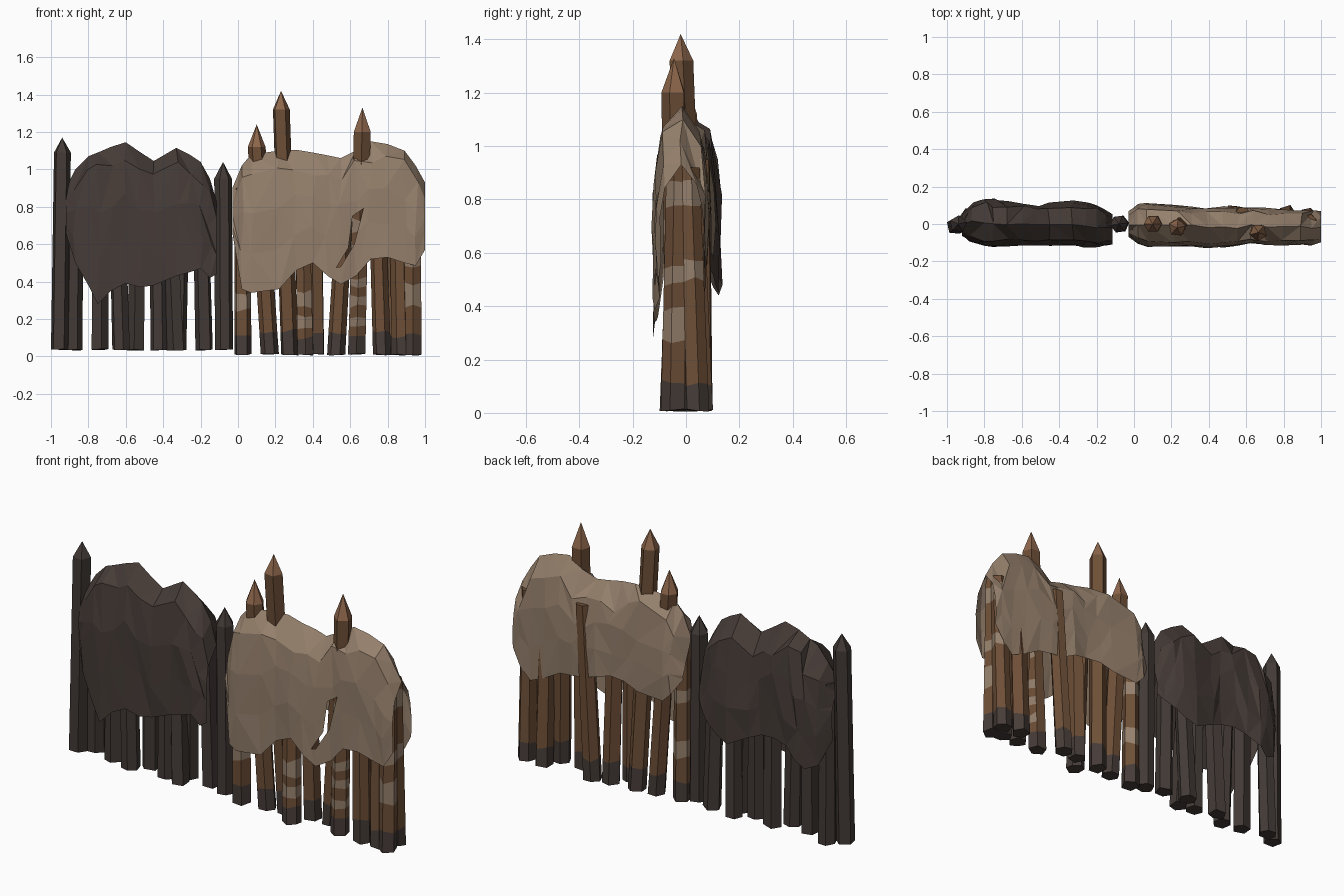
import bpy, bmesh, math, random
from mathutils import Vector

if "Cube" in bpy.data.objects:
    bpy.data.objects.remove(bpy.data.objects["Cube"])

random.seed(4)


def mat(name, col):
    m = bpy.data.materials.new(name)
    m.diffuse_color = (*col, 1)
    m.use_nodes = True
    m.node_tree.nodes["Principled BSDF"].inputs["Base Color"].default_value = m.diffuse_color
    return m


TAN = mat("tan hide", (0.30, 0.215, 0.15))
BROWN = mat("brown wood", (0.155, 0.078, 0.038))
TIP = mat("cut wood tip", (0.27, 0.135, 0.072))
CHAR = mat("charred foot", (0.062, 0.046, 0.040))
DARKHIDE = mat("dark hide", (0.060, 0.044, 0.038))
DARKWOOD = mat("dark wood", (0.055, 0.042, 0.037))


def finish(bm, name, mats):
    bmesh.ops.recalc_face_normals(bm, faces=bm.faces)
    me = bpy.data.meshes.new(name)
    bm.to_mesh(me)
    bm.free()
    for m in mats:
        me.materials.append(m)
    ob = bpy.data.objects.new(name, me)
    bpy.context.collection.objects.link(ob)
    return ob


# Stake: five or six sided, leaning, with charred foot, pale bands, optional point
def stake(name, base, top, z0, z1, r, mats, bands=(), foot=0.12, point=0.0, sides=5, front_only=False):
    bm = bmesh.new()
    spin = random.uniform(0, 6)
    levels = [(z0, 0)]
    if foot:
        levels.append((foot, 1))
    for a, b in bands:
        levels += [(a, 2), (b, 1)]
    # each level: height and material of the wood above it
    heights = [l[0] for l in levels] + [z1]
    rings = []
    for i, z in enumerate(heights):
        t = (z - z0) / (z1 - z0)
        cx = base[0] + (top[0] - base[0]) * t
        cy = base[1] + (top[1] - base[1]) * t
        rr = r * (1.06 - 0.12 * t)
        ring = []
        for k in range(sides):
            a = spin + k * math.tau / sides
            dz = 0 if i == len(heights) - 1 else random.uniform(-.012, .012) if i else random.uniform(-.005, .005)
            ring.append(bm.verts.new((cx + rr * math.cos(a), cy + rr * math.sin(a), z + dz)))
        rings.append(ring)
    for i in range(len(rings) - 1):
        for k in range(sides):
            f = bm.faces.new((rings[i][k], rings[i][(k + 1) % sides],
                              rings[i + 1][(k + 1) % sides], rings[i + 1][k]))
            f.material_index = levels[i][1]
            facing = math.sin(spin + (k + .5) * math.tau / sides)
            if front_only and levels[i][1] == 2 and facing > .35:
                f.material_index = 1
    bm.faces.new(rings[0][::-1]).material_index = 0
    if point:
        apex = bm.verts.new((top[0], top[1], z1 + point))
        for v in rings[-1]:
            c = Vector((top[0], top[1], v.co.z))
            v.co = c + (v.co - c) * 1.1
        for k in range(sides):
            bm.faces.new((rings[-1][k], rings[-1][(k + 1) % sides], apex)).material_index = 3
    else:
        bm.faces.new(rings[-1]).material_index = 1
    return finish(bm, name, mats)


# Draped hide: each column is (x, front hem z, ridge z, back hem z, front y, back y)
def drape(name, cols, material, slit=None):
    bm = bmesh.new()
    grid = []
    for i, (x, fz, tz, bz, fy, by) in enumerate(cols):
        mid = (fy + by) / 2
        end = i in (0, len(cols) - 1)
        sh = tz - 0.10
        d1, d2 = random.uniform(-.035, .045), random.uniform(-.035, .045)
        prof = [(fy, fz)]
        prof += [(fy * s, fz + (sh - fz) * t) for t, s in ((.35, 1.03), (.7, 1.0))]
        prof += [(mid + (fy - mid) * (.8 - 2 * d1), sh + d1), (mid, tz),
                 (mid + (by - mid) * (.8 - 2 * d2), sh + d2)]
        prof += [(by * s, bz + (sh - bz) * t) for t, s in ((.7, .98), (.35, 1.03))]
        prof += [(by, bz)]
        row = []
        for j, (y, z) in enumerate(prof):
            keep = j in (0, 4, 8)
            jx = 0 if end or keep else random.uniform(-.015, .015)
            jz = 0 if keep else random.uniform(-.025, .025)
            row.append(bm.verts.new((x + jx, y + random.uniform(-.008, .008), z + jz)))
        grid.append(row)
    for a, b in zip(grid, grid[1:]):
        for j in range(len(a) - 1):
            q = (a[j], b[j], b[j + 1], a[j + 1])
            if random.random() < .5:
                q = q[1:] + q[:1]
            bm.faces.new((q[0], q[1], q[2]))
            bm.faces.new((q[0], q[2], q[3]))
    # tear in the front side: cut along the outline, then remove the inside
    for poly in slit or []:
        n = len(poly)
        c = Vector((sum(p[0] for p in poly) / n, 0, sum(p[1] for p in poly) / n))
        planes = []
        for k in range(n):
            p, q = poly[k], poly[(k + 1) % n]
            P = Vector((p[0], 0, p[1]))
            N = Vector((q[1] - p[1], 0, p[0] - q[0])).normalized()
            if (c - P).dot(N) > 0:
                N = -N
            planes.append((P, N))

        def near(f):
            m = f.calc_center_median()
            return m.y < -.04 and abs(m.x - c.x) < .16 and abs(m.z - c.z) < .22
        for P, N in planes:
            fs = [f for f in bm.faces if near(f)]
            es = {e for f in fs for e in f.edges}
            vs = {v for f in fs for v in f.verts}
            bmesh.ops.bisect_plane(bm, geom=fs + list(es) + list(vs), plane_co=P, plane_no=N)
        gone = [f for f in bm.faces if f.calc_center_median().y < -.04 and
                all((f.calc_center_median() - P).dot(N) < 0 for P, N in planes)]
        bmesh.ops.delete(bm, geom=gone, context='FACES')
    return finish(bm, name, [material])


drape("tan_hide", [
    (-.03, .66, .90, .70, -.06, .06), (.02, .36, 1.02, .62, -.10, .10),
    (.07, .34, 1.08, .57, -.115, .105), (.22, .36, 1.10, .58, -.115, .095),
    (.31, .46, 1.105, .61, -.11, .09), (.40, .50, 1.09, .61, -.12, .085),
    (.48, .43, 1.075, .59, -.12, .09), (.55, .385, 1.06, .56, -.12, .085),
    (.63, .43, 1.10, .55, -.105, .085), (.71, .52, 1.15, .54, -.11, .08),
    (.80, .53, 1.135, .49, -.11, .08), (.89, .50, 1.10, .45, -.11, .075),
    (.95, .485, 1.02, .51, -.11, .07), (1.0, .57, .93, .60, -.10, .06)], TAN,
    slit=[[(.525, .475), (.55, .48), (.622, .60), (.59, .58)],
          [(.59, .58), (.622, .60), (.67, .79), (.612, .75)]])

drape("dark_hide", [
    (-.92, .66, .90, .60, -.06, .05), (-.87, .50, 1.00, .47, -.09, .11),
    (-.80, .38, 1.07, .44, -.115, .13), (-.75, .28, 1.09, .48, -.12, .13),
    (-.68, .35, 1.12, .53, -.115, .115), (-.60, .39, 1.145, .55, -.11, .105),
    (-.52, .37, 1.09, .54, -.11, .10), (-.45, .38, 1.045, .51, -.11, .105),
    (-.33, .43, 1.115, .45, -.11, .115), (-.26, .45, 1.08, .48, -.12, .11),
    (-.20, .47, 1.04, .52, -.12, .095), (-.15, .42, .95, .56, -.11, .07),
    (-.115, .44, .83, .60, -.10, .05)], DARKHIDE)

# Brown stakes: base x, y, top x, y, top z, point, front-only bands, bands
LIGHT = [CHAR, BROWN, TAN, TIP]
for i, (x, y, tx, ty, z, pt, fo, bands) in enumerate([
        (.025, .0, .02, .0, .90, 0, 0, [(.25, .34), (.55, .61)]),
        (.17, .01, .10, .0, 1.12, .12, 0, []),
        (.275, .03, .23, -.02, 1.32, .10, 0, []),
        (.36, -.05, .34, -.02, .95, 0, 1, [(.15, .22), (.26, .35)]),
        (.42, .04, .41, .01, .95, 0, 0, []),
        (.525, .055, .58, .05, .95, 0, 0, []),
        (.635, -.03, .665, -.045, 1.20, .13, 1,
         [(.17, .21), (.27, .32), (.37, .42), (.55, .60), (.66, .73)]),
        (.77, -.03, .74, .0, .95, 0, 0, []),
        (.82, .055, .82, .02, .95, 0, 0, []),
        (.87, -.03, .85, .0, .95, 0, 0, []),
        (.935, -.045, .935, -.03, .93, 0, 0, [(.27, .39), (.48, .54), (.77, .86)]),
        (.93, .04, .935, .01, .92, 0, 0, [(.5, .57), (.78, .87)])]):
    stake(f"brown_stake_{i + 1}", (x, y), (tx, ty), .01, z, .046, LIGHT,
          bands, random.uniform(.10, .14), pt, 6 if i % 2 else 5, fo)

# Dark stakes
DARK = [DARKWOOD] * 4
for i, (x, y, tx, ty, z, pt) in enumerate([
        (-.955, -.01, -.94, .0, 1.09, .08), (-.88, .04, -.87, .02, .9, 0),
        (-.74, -.01, -.74, .0, .95, 0), (-.625, -.03, -.65, -.02, .95, 0),
        (-.545, .03, -.53, .0, .95, 0), (-.42, -.01, -.43, .0, .95, 0),
        (-.33, -.03, -.37, .0, .95, 0), (-.325, .05, -.30, .02, .95, 0),
        (-.18, .03, -.20, .02, .87, 0), (-.075, .0, -.08, .0, .95, .09)]):
    stake(f"dark_stake_{i + 1}", (x, y), (tx, ty), .035, z, .046, DARK, (), 0, pt, 5 + i % 2)
